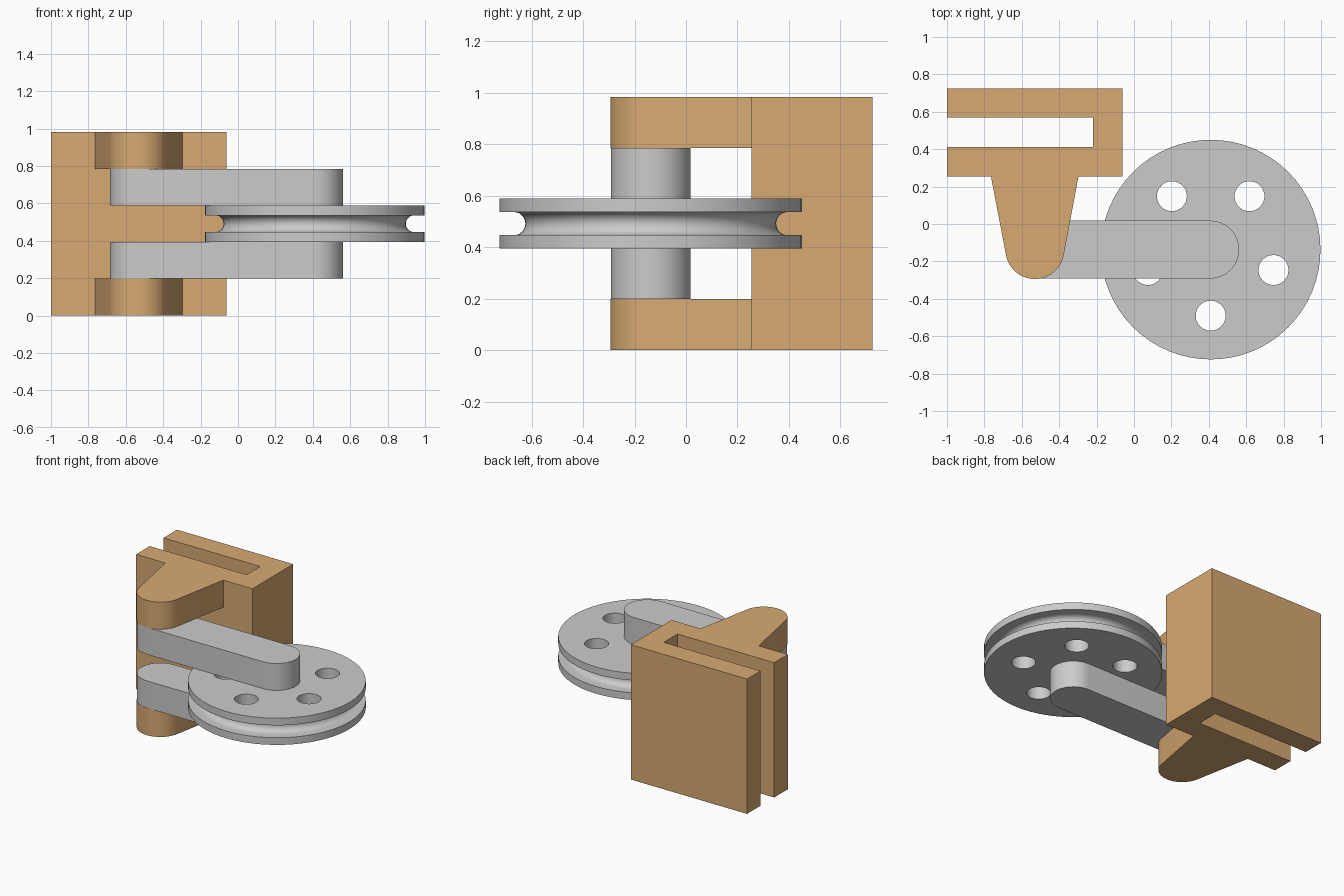
import bpy, bmesh
from math import sin, cos, pi, radians

if "Cube" in bpy.data.objects:
    bpy.data.objects.remove(bpy.data.objects["Cube"])

R = 0.155                 # rounded end radius of lugs and arms
PY = -0.137               # y of both pivots
PX, WX = -0.53, 0.41      # x of bracket pivot and wheel centre
H, MID = 0.983, 0.4915
WOOD = bpy.data.materials.new("tan")
WOOD.diffuse_color = (0.68, 0.40, 0.17, 1)
WOOD.use_nodes = True
WOOD.node_tree.nodes["Principled BSDF"].inputs["Base Color"].default_value = WOOD.diffuse_color


def finish(bm, name, mat=None):
    bmesh.ops.recalc_face_normals(bm, faces=bm.faces)
    me = bpy.data.meshes.new(name)
    bm.to_mesh(me)
    bm.free()
    ob = bpy.data.objects.new(name, me)
    bpy.context.collection.objects.link(ob)
    if mat:
        me.materials.append(mat)
    return ob


def prism(name, pts, z0, z1, mat=None):
    bm = bmesh.new()
    f = bm.faces.new([bm.verts.new((x, y, z0)) for x, y in pts])
    ext = bmesh.ops.extrude_face_region(bm, geom=[f])
    vs = [g for g in ext["geom"] if isinstance(g, bmesh.types.BMVert)]
    bmesh.ops.translate(bm, vec=(0, 0, z1 - z0), verts=vs)
    return finish(bm, name, mat)


def arc(cx, cy, r, a0, a1, n):
    return [(cx + r * cos(radians(a0 + (a1 - a0) * i / n)),
             cy + r * sin(radians(a0 + (a1 - a0) * i / n))) for i in range(n + 1)]


def activate(ob):
    bpy.ops.object.select_all(action='DESELECT')
    ob.select_set(True)
    bpy.context.view_layer.objects.active = ob


def cut(ob, cutter):
    activate(ob)
    m = ob.modifiers.new("cut", 'BOOLEAN')
    m.operation, m.solver, m.object = 'DIFFERENCE', 'EXACT', cutter
    bpy.ops.object.modifier_apply(modifier=m.name)
    bpy.data.objects.remove(cutter)


def smooth(ob):
    activate(ob)
    bpy.ops.object.shade_smooth_by_angle(angle=radians(30))


# Bracket: slotted block with a tapered, rounded tongue
outline = [(-1, 0.255), (-0.765, 0.255)] + arc(PX, PY, R + 0.002, 191, 349, 24) + [
    (-0.297, 0.255), (-0.062, 0.255), (-0.062, 0.725), (-1, 0.725),
    (-1, 0.57), (-0.22, 0.57), (-0.22, 0.412), (-1, 0.412)]
bracket = prism("bracket", outline, 0, H, WOOD)
# Opening that splits the tongue into an upper and a lower lug
gap = prism("gap_cutter", [(-0.9, -0.5), (-0.15, -0.5), (-0.15, 0.255), (-0.9, 0.255)],
            0.198, H - 0.198)
cut(bracket, gap)
smooth(bracket)

# Two link arms, above and below the wheel
slot = arc(PX, PY, R, 90, 270, 24) + arc(WX - 0.003, PY, R, -90, 90, 24)
for name, z in (("lower_arm", 0.198), ("upper_arm", 0.588)):
    smooth(prism(name, slot, z, z + 0.197))

# Grooved wheel, lathed from a half section
RW, HW, RG = 0.587, 0.0975, 0.045
section = [(0, -HW), (RW, -HW), (RW, -RG)]
section += arc(RW - 0.1 + RG, 0, RG, 270, 90, 12)
section += [(RW, RG), (RW, HW), (0, HW)]
bm = bmesh.new()
vs = [bm.verts.new((r, 0, z)) for r, z in section]
es = [bm.edges.new(p) for p in zip(vs, vs[1:])]
bmesh.ops.spin(bm, geom=vs + es, cent=(0, 0, 0), axis=(0, 0, 1), angle=2 * pi, steps=64)
bmesh.ops.remove_doubles(bm, verts=bm.verts, dist=1e-5)
bmesh.ops.translate(bm, vec=(WX, PY, MID), verts=bm.verts)
wheel = finish(bm, "wheel")

# Five through holes
for i in range(5):
    a = radians(-90 + 72 * i)
    hx, hy = WX + 0.353 * cos(a), PY + 0.353 * sin(a)
    cut(wheel, prism("hole_cutter", arc(hx, hy, 0.08, 0, 348.75, 31), 0.3, 0.7))
smooth(wheel)
